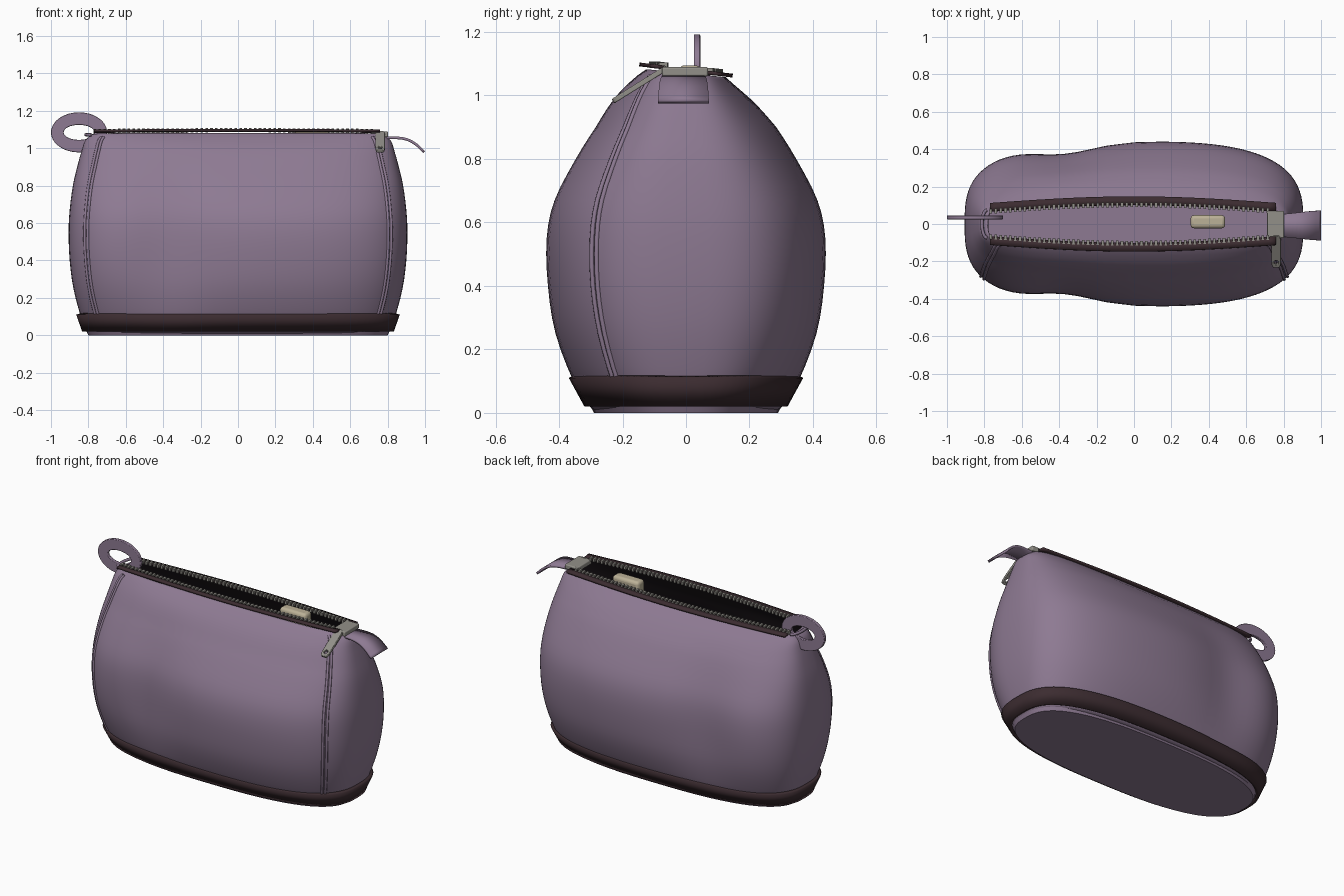
import bpy, bmesh, math
from mathutils import Vector, Matrix

if "Cube" in bpy.data.objects:
    bpy.data.objects.remove(bpy.data.objects["Cube"])

def mat(name, c):
    m = bpy.data.materials.new(name)
    m.diffuse_color = (*c, 1)
    m.use_nodes = True
    m.node_tree.nodes["Principled BSDF"].inputs["Base Color"].default_value = m.diffuse_color
    return m

PURPLE = mat("purple_fabric", (0.27, 0.195, 0.29))
DARK = mat("dark_trim", (0.045, 0.025, 0.03))
LINING = mat("dark_lining", (0.02, 0.014, 0.018))
METAL = mat("metal", (0.29, 0.28, 0.25))
BEIGE = mat("beige", (0.5, 0.44, 0.31))

def add(name, bm, *mats, smooth=40):
    me = bpy.data.meshes.new(name)
    bm.to_mesh(me)
    bm.free()
    ob = bpy.data.objects.new(name, me)
    bpy.context.collection.objects.link(ob)
    for m in mats:
        me.materials.append(m)
    bpy.ops.object.select_all(action='DESELECT')
    bpy.context.view_layer.objects.active = ob
    ob.select_set(True)
    bpy.ops.object.shade_smooth_by_angle(angle=math.radians(smooth))
    return ob

def solidify(ob, t, offset=-1, slot=0):
    s = ob.modifiers.new("thickness", 'SOLIDIFY')
    s.thickness, s.offset, s.material_offset = t, offset, slot

def bevel(ob, w, seg=2):
    b = ob.modifiers.new("bevel", 'BEVEL')
    b.width, b.segments = w, seg

def point(row, ang):
    """Point on a soft rounded-rectangle section (z, half x, half y, exponent)."""
    z, a, b, n = row
    c, s = math.cos(ang), math.sin(ang)
    x = a * math.copysign(abs(c) ** (2 / n), c)
    y = b * math.copysign(abs(s) ** (2 / n), s)
    w = max(0, 1 - ((z - 0.52) / 0.5) ** 2)          # dent left of the bulge
    y *= 1 - 0.13 * w * math.exp(-((x + 0.38) / 0.24) ** 2)
    z -= 0.1 * y * min(1, max(0, (z - 0.9) / 0.15))  # mouth tips to the back
    return Vector((x, y, z))

def refine(rows, k=3):
    out = []
    for i in range(len(rows) - 1):
        p = [rows[max(0, min(len(rows) - 1, i + d))] for d in (-1, 0, 1, 2)]
        for j in range(k):
            t = j / k
            out.append([0.5 * (2 * q1 + (q2 - q0) * t + (2 * q0 - 5 * q1 + 4 * q2 - q3) * t * t
                               + (3 * q1 - q0 - 3 * q2 + q3) * t ** 3) for q0, q1, q2, q3 in zip(*p)])
    return out + [list(rows[-1])]

def loft(rows, seg=96, cap=False):
    bm = bmesh.new()
    rings = [[bm.verts.new(point(r, 2 * math.pi * i / seg)) for i in range(seg)] for r in rows]
    for lo, hi in zip(rings, rings[1:]):
        for i in range(seg):
            j = (i + 1) % seg
            bm.faces.new((lo[i], lo[j], hi[j], hi[i]))
    if cap:
        bm.faces.new(rings[0][::-1])
        bm.faces.new(rings[-1])
    return bm

def box(name, size, loc, m, rot=None, bev=0.0):
    bm = bmesh.new()
    bmesh.ops.create_cube(bm, size=1, matrix=Matrix.Diagonal((*size, 1)))
    if rot:
        bmesh.ops.transform(bm, matrix=rot, verts=bm.verts)
    bmesh.ops.translate(bm, vec=loc, verts=bm.verts)
    ob = add(name, bm, m)
    if bev:
        bevel(ob, bev, 3)
    return ob

def tube(name, pts, r, m):
    cu = bpy.data.curves.new(name, 'CURVE')
    cu.dimensions, cu.bevel_depth, cu.bevel_resolution = '3D', r, 2
    cu.use_fill_caps = True
    sp = cu.splines.new('POLY')
    sp.points.add(len(pts) - 1)
    for p, q in zip(sp.points, pts):
        p.co = (*q, 1)
    ob = bpy.data.objects.new(name, cu)
    bpy.context.collection.objects.link(ob)
    cu.materials.append(m)

# fabric body with dark lining
rows = refine([(0.01, .80, .295, 2.7), (0.1, .84, .355, 2.8), (0.25, .88, .412, 2.9), (0.4, .90, .436, 3),
               (0.55, .906, .44, 3), (0.67, .90, .415, 3), (0.8, .883, .348, 3), (0.9, .86, .285, 3),
               (0.98, .838, .225, 3.1), (1.035, .82, .168, 3.4), (1.07, .785, .125, 4)])
solidify(add("body", loft(rows), PURPLE, LINING), 0.01, -1, 1)

# base panel and dark band around the bottom
add("base", loft([(0, .80, .29, 2.7), (0.02, .81, .30, 2.7)], cap=True), PURPLE)
band = add("bottom_band", loft([(0.02, .833, .32, 2.7), (0.11, .865, .37, 2.8)]), DARK)
solidify(band, 0.02)

# piped seams at both front corners
for side, name in ((1, "seam_right"), (-1, "seam_left")):
    for off, tag in ((0, "_a"), (0.018, "_b")):
        pts = []
        for z, a, b, n in rows:
            if 0.04 < z < 1.05:
                c = (0.905 - off) ** (n / 2)
                ang = -math.acos(c) if side > 0 else math.pi + math.acos(c)
                pts.append(point((z, a, b, n), ang))
        tube(name + tag, pts, 0.008, PURPLE)

# zip tapes and teeth along the mouth
def mouth(x):
    return 0.075 + 0.036 * math.cos(math.pi / 2 * x / 0.78)

for s, name in ((-1, "front"), (1, "back")):
    bm = bmesh.new()
    prev = None
    for i in range(41):
        x = -0.77 + 1.53 * i / 40
        h = mouth(x)
        cur = [bm.verts.new((x, s * y, 1.08 - 0.12 * s * y)) for y in (h - 0.01, h + 0.036)]
        if prev:
            bm.faces.new((prev[0], cur[0], cur[1], prev[1]))
        prev = cur
    bmesh.ops.recalc_face_normals(bm, faces=bm.faces)
    solidify(add("zip_tape_" + name, bm, DARK), 0.012, 0)
    bm = bmesh.new()
    for i in range(58):
        x = -0.765 + 1.48 * i / 57
        y = s * (mouth(x) - 0.008)
        bmesh.ops.create_cube(bm, size=1, matrix=Matrix.Translation((x, y, 1.085 - 0.12 * y))
                              @ Matrix.Diagonal((0.014, 0.026, 0.02, 1)))
    add("zip_teeth_" + name, bm, METAL)

# slider
box("zip_slider", (0.09, 0.145, 0.03), (0.757, -0.003, 1.075), METAL, bev=0.006)

def plate(name, outer, inner, t, m, mtx):
    """Flat plate with a hole, from two outlines with equal point counts."""
    bm = bmesh.new()
    n = len(outer)
    ring = [[bm.verts.new((x, y, z)) for x, y in o] for o, z in
            ((outer, -t / 2), (outer, t / 2), (inner, t / 2), (inner, -t / 2))]
    for k in range(4):
        p, q = ring[k], ring[(k + 1) % 4]
        for i in range(n):
            j = (i + 1) % n
            bm.faces.new((p[i], p[j], q[j], q[i]))
    bmesh.ops.transform(bm, matrix=mtx, verts=bm.verts)
    bmesh.ops.recalc_face_normals(bm, faces=bm.faces)
    bevel(add(name, bm, m), 0.003)

def oval(a, b, cx=0, cy=0, n=2, seg=48):
    out = []
    for i in range(seg):
        t = 2 * math.pi * i / seg
        c, s = math.cos(t), math.sin(t)
        out.append((cx + a * math.copysign(abs(c) ** (2 / n), c), cy + b * math.copysign(abs(s) ** (2 / n), s)))
    return out

# zip pull hanging over the front, with a hole at the tip
tilt = Matrix.Translation((0.76, -0.145, 1.035)) @ Matrix.Rotation(math.radians(32), 4, 'X')
plate("zip_pull", oval(0.026, 0.1, n=5), oval(0.011, 0.013, cy=-0.068), 0.016, METAL, tilt)

# oval loop at the left end, and the cord holding it
plate("side_loop", oval(0.15, 0.107), oval(0.082, 0.04), 0.02, PURPLE,
      Matrix.Translation((-0.85, 0.035, 1.085)) @ Matrix.Rotation(math.pi / 2, 4, 'X'))
tube("loop_cord", [(-0.785 - 0.028 * math.cos(t), 0.075 * math.sin(t), 1.072)
                   for t in [math.pi * (i / 16 - 0.5) for i in range(17)]], 0.009, PURPLE)

# curved fabric tab at the right end
bm = bmesh.new()
prev = None
for x, z, w in refine([(0.78, 1.055, .06), (0.84, 1.056, .065), (0.9, 1.048, .072), (0.95, 1.022, .077), (0.995, .98, .08)]):
    cur = [bm.verts.new((x, y, z)) for y in (-w - 0.008, w - 0.008)]
    if prev:
        bm.faces.new((prev[0], cur[0], cur[1], prev[1]))
    prev = cur
solidify(add("end_tab", bm, PURPLE), 0.014, 0)

# small item peeking out of the mouth
box("inner_item", (0.185, 0.07, 0.2), (0.395, 0.012, 0.995), BEIGE, bev=0.018)
